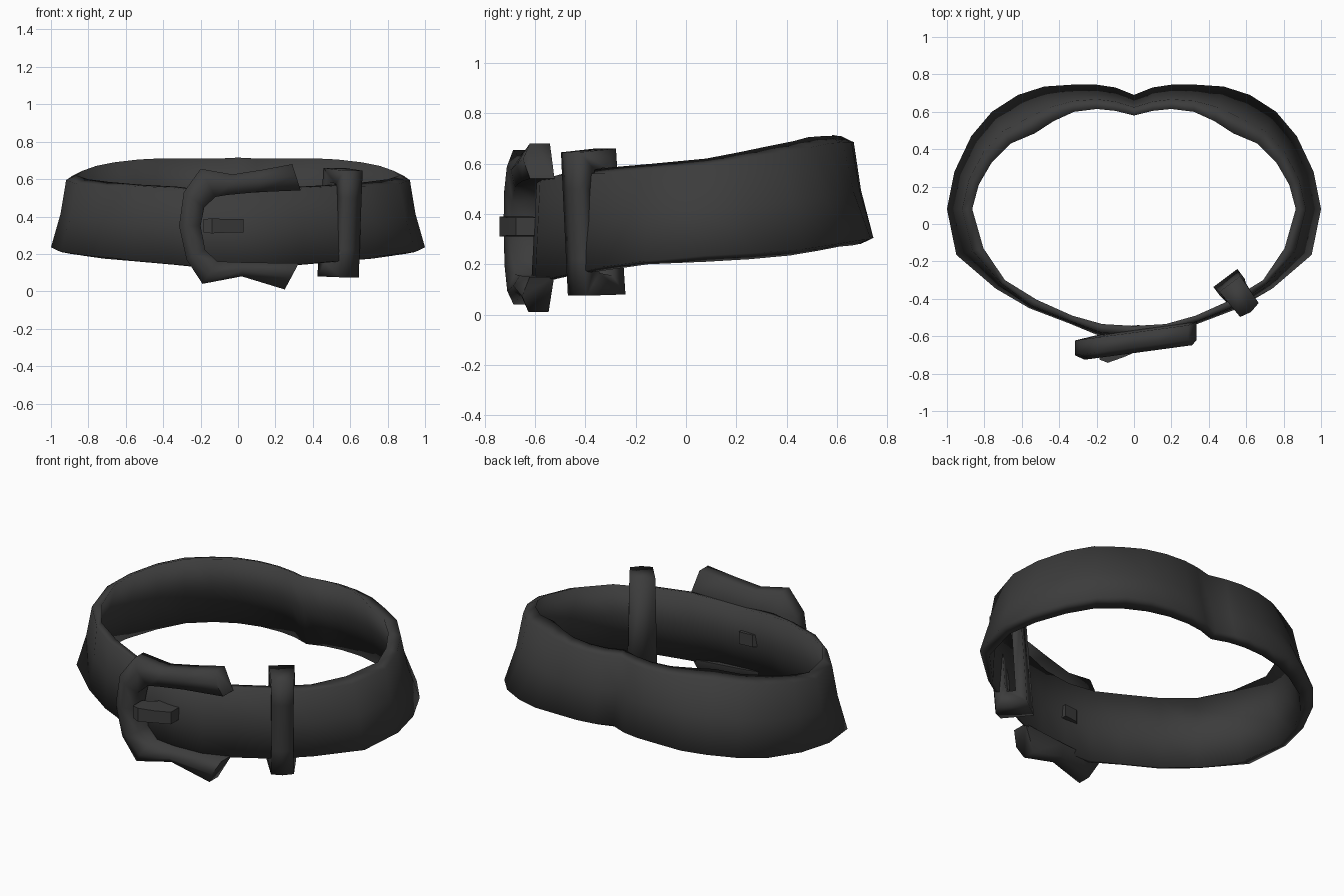
import bpy, bmesh, math
from mathutils import Vector

if "Cube" in bpy.data.objects:
    bpy.data.objects.remove(bpy.data.objects["Cube"])

leather = bpy.data.materials.new("dark_grey")
leather.diffuse_color = (0.045, 0.045, 0.045, 1)
leather.use_nodes = True
leather.node_tree.nodes["Principled BSDF"].inputs["Base Color"].default_value = leather.diffuse_color


def sweep(name, rings, closed=False, angle=45):
    """Join matching cross-sections into a tube, closed or capped."""
    bm = bmesh.new()
    vs = [[bm.verts.new(p) for p in ring] for ring in rings]
    n, k = len(vs), len(vs[0])
    for i in range(n if closed else n - 1):
        a, b = vs[i], vs[(i + 1) % n]
        for j in range(k):
            bm.faces.new((a[j], a[(j + 1) % k], b[(j + 1) % k], b[j]))
    if not closed:
        bm.faces.new(vs[0])
        bm.faces.new(vs[-1])
    bmesh.ops.recalc_face_normals(bm, faces=bm.faces)
    me = bpy.data.meshes.new(name)
    bm.to_mesh(me)
    bm.free()
    me.materials.append(leather)
    ob = bpy.data.objects.new(name, me)
    bpy.context.collection.objects.link(ob)
    bpy.ops.object.select_all(action='DESELECT')
    ob.select_set(True)
    bpy.context.view_layer.objects.active = ob
    bpy.ops.object.shade_smooth_by_angle(angle=math.radians(angle))
    return ob


# Strap: half outline as outer-bottom x, y, inner-top x, y, low z, high z
half = [
    (0, .69, 0, .58, .28, .715), (.1, .73, .1, .605, .28, .71),
    (.2, .745, .2, .615, .28, .71), (.33, .745, .32, .60, .28, .71),
    (.48, .735, .43, .55, .275, .71), (.62, .69, .53, .485, .27, .705),
    (.76, .60, .66, .43, .255, .69), (.87, .47, .76, .33, .235, .67),
    (.96, .28, .83, .21, .22, .645), (1, .08, .865, .08, .21, .62),
    (.95, -.165, .805, -.13, .20, .60), (.74, -.345, .69, -.30, .175, .585),
    (.56, -.45, .52, -.405, .16, .57), (.35, -.53, .33, -.49, .142, .56),
    (.18, -.60, .17, -.535, .125, .54), (0, -.615, 0, -.545, .12, .53),
]
outline = half + [(-s[0], s[1], -s[2], *s[3:]) for s in half[-2:0:-1]]


def strap_section(ox, oy, ix, iy, low, high):
    def at(f, z):
        return (ox + (ix - ox) * f, oy + (iy - oy) * f, z)
    front = oy < -.4
    lip = .008 if front else .025
    mid = (low + high) / 2
    foot = .004 if front else .012 if oy < -.1 else .025
    return [at(0, low + foot), at(.15 if front else .38, mid),
            at(.3 if front else .6, high - lip),
            at(1, high), at(.65, mid), at(.4, low)]


sweep("strap", [strap_section(*s) for s in outline], closed=True, angle=180)

# Buckle: open C frame, outer and inner edge points in x, z
frame = [
    ((.29, .68), (.335, .54)), ((.13, .65), (.1, .53)),
    ((-.03, .625), (-.06, .515)), ((-.2, .655), (-.12, .505)),
    ((-.29, .53), (-.18, .45)), ((-.315, .35), (-.2, .35)),
    ((-.275, .17), (-.175, .22)), ((-.19, .04), (-.11, .16)),
    ((.02, .08), (.03, .155)), ((.25, .01), (.325, .15)),
]


def buckle_section(o, i):
    def at(f, dy):
        x, z = o[0] + (i[0] - o[0]) * f, o[1] + (i[1] - o[1]) * f
        return (x, -.63 + .135 * x + dy, z)
    return [at(0, .05), at(0, -.03), at(.45, -.06), at(1, -.035), at(1, .062)]


sweep("buckle_frame", [buckle_section(o, i) for o, i in frame], angle=85)

# Prong: bar over the frame, dipping through the strap
prong = [(-.185, -.725, -.64, .036), (-.14, -.742, -.63, .04),
         (-.055, -.712, -.548, .036), (.03, -.675, -.54, .036)]
sweep("buckle_prong", [[(x, y0, .35 - h), (x, y0, .35 + h), (x, y1, .35 + h), (x, y1, .35 - h)]
                       for x, y0, y1, h in prong], angle=30)

# Keeper: closed loop around the strap, as depth and z of outer and inner edges
t = Vector((.8, .6, 0))
n = Vector((-.6, .8, 0))
base = Vector((.608, -.448, 0))
loop = [
    ((0, .645), (.07, .575), .062), ((.175, .66), (.12, .585), .07),
    ((.18, .08), (.12, .155), .08), ((0, .075), (.07, .165), .062),
    ((-.002, .22), (.06, .22), .06), ((-.002, .5), (.06, .5), .06),
]


def keeper_section(o, i, w):
    def at(p, side, out=0):
        d, z = p
        return base + n * (d + out + (.4 - z) * .06) + t * side + Vector((0, 0, z))
    bulge = -.014 if o[0] < .1 else 0
    return [at(o, -w), at(o, 0, bulge), at(o, w), at(i, w), at(i, -w)]


sweep("keeper_loop", [keeper_section(*s) for s in loop], closed=True, angle=95)
